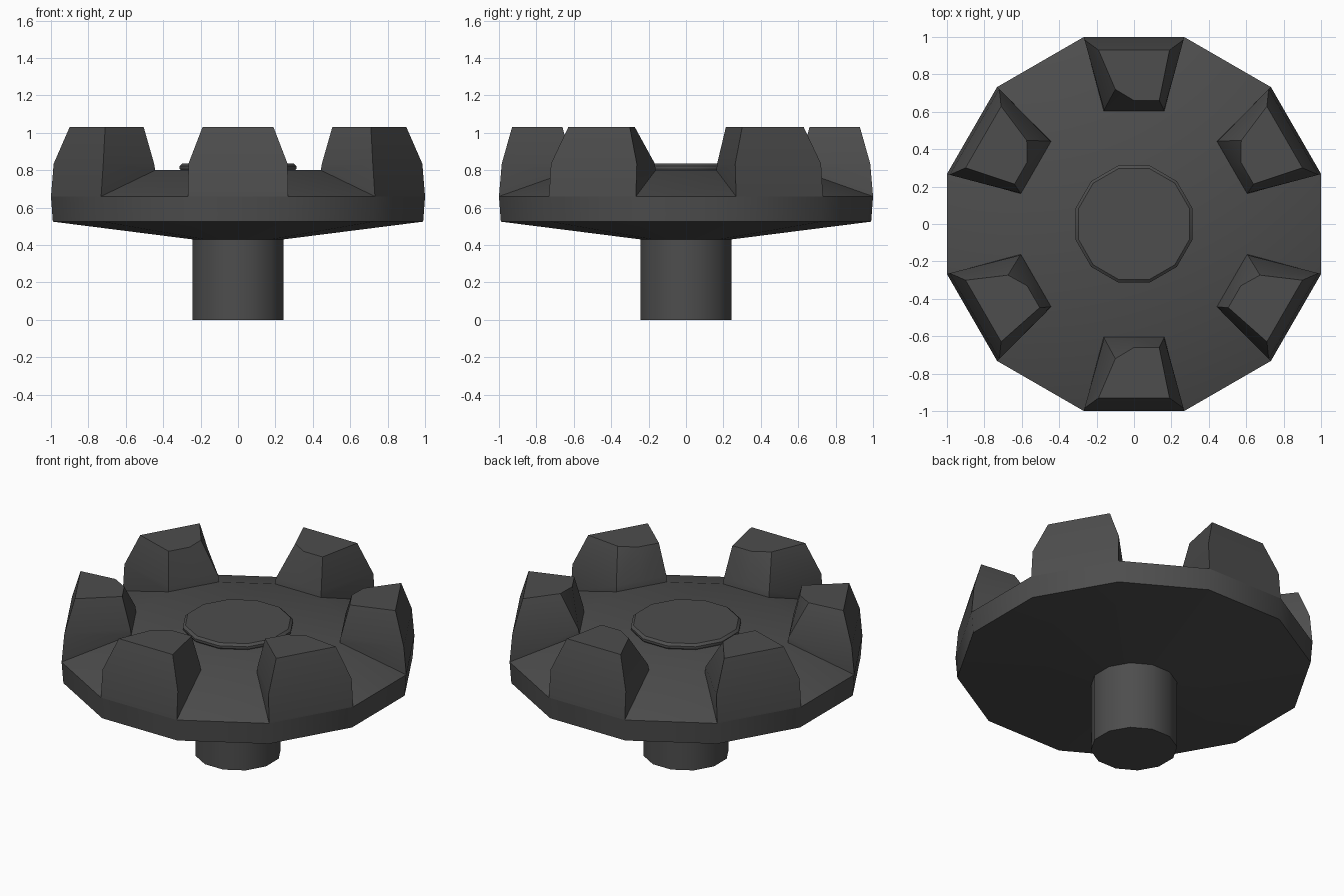
import bpy, bmesh, math
from mathutils import Matrix

if "Cube" in bpy.data.objects:
    bpy.data.objects.remove(bpy.data.objects["Cube"])

grey = bpy.data.materials.new("dark_grey")
grey.diffuse_color = (0.075, 0.075, 0.075, 1)
grey.use_nodes = True
grey.node_tree.nodes["Principled BSDF"].inputs["Base Color"].default_value = grey.diffuse_color


def finish(name, bm):
    bmesh.ops.recalc_face_normals(bm, faces=bm.faces)
    mesh = bpy.data.meshes.new(name)
    bm.to_mesh(mesh)
    bm.free()
    mesh.materials.append(grey)
    ob = bpy.data.objects.new(name, mesh)
    bpy.context.collection.objects.link(ob)
    bpy.ops.object.select_all(action='DESELECT')
    ob.select_set(True)
    bpy.context.view_layer.objects.active = ob
    bpy.ops.object.shade_smooth_by_angle(angle=math.radians(33))
    return ob


def lathe(name, profile, sides=12):
    """Twelve-sided solid; profile holds (flat-to-centre distance, height)."""
    bm = bmesh.new()
    rings = []
    for r, z in profile:
        R = r / math.cos(math.pi / sides)
        rings.append([bm.verts.new((R * math.cos((i + .5) * math.tau / sides),
                                    R * math.sin((i + .5) * math.tau / sides), z))
                      for i in range(sides)])
    for a, b in zip(rings, rings[1:]):
        for i in range(sides):
            j = (i + 1) % sides
            bm.faces.new((a[i], a[j], b[j], b[i]))
    bm.faces.new(rings[0])
    bm.faces.new(rings[-1])
    return finish(name, bm)


# Stem, dished underside, rim and sloping deck
lathe("stem_and_disc", [(.242, 0), (.242, .43), (.99, .525), (1, .66), (.605, .8)])

# Raised bevelled plate in the middle of the deck
lathe("centre_plate", [(.30, .79), (.313, .81), (.313, .822), (.298, .835)])


def tooth(name, angle, side):
    """Crown tooth built along +x; one inner top corner (side = +1/-1) is cut."""
    bm = bmesh.new()
    levels = [
        # outline at the deck
        [(1, -.268, .66), (1, .268, .66), (.605, .162, .8), (.605, 0, .8), (.605, -.162, .8)],
        # outline at the shoulder
        [(.985, -.265, .835), (.985, .265, .835), (.61, .16, .835), (.61, 0, .835), (.61, -.16, .835)],
        # outline at the top, with the cut corner
        [(.93, -.19, 1.03), (.93, .19, 1.03), (.72, .1, 1.03), (.66, 0, 1.03), (.66, -.135, 1.03)],
    ]
    rings = [[bm.verts.new((x, y * side, z)) for x, y, z in lv] for lv in levels]
    for a, b in zip(rings, rings[1:]):
        for i in range(5):
            j = (i + 1) % 5
            bm.faces.new((a[i], a[j], b[j], b[i]))
    bm.faces.new(rings[2])
    bm.faces.new(rings[0])
    bm.transform(Matrix.Rotation(math.radians(angle), 4, 'Z'))
    finish(name, bm)


# Six teeth; the cut corners mirror between right and left
for n, (angle, side) in enumerate([(30, 1), (90, 1), (150, -1), (210, -1), (270, -1), (330, 1)]):
    tooth(f"crown_tooth_{n + 1}", angle, side)
